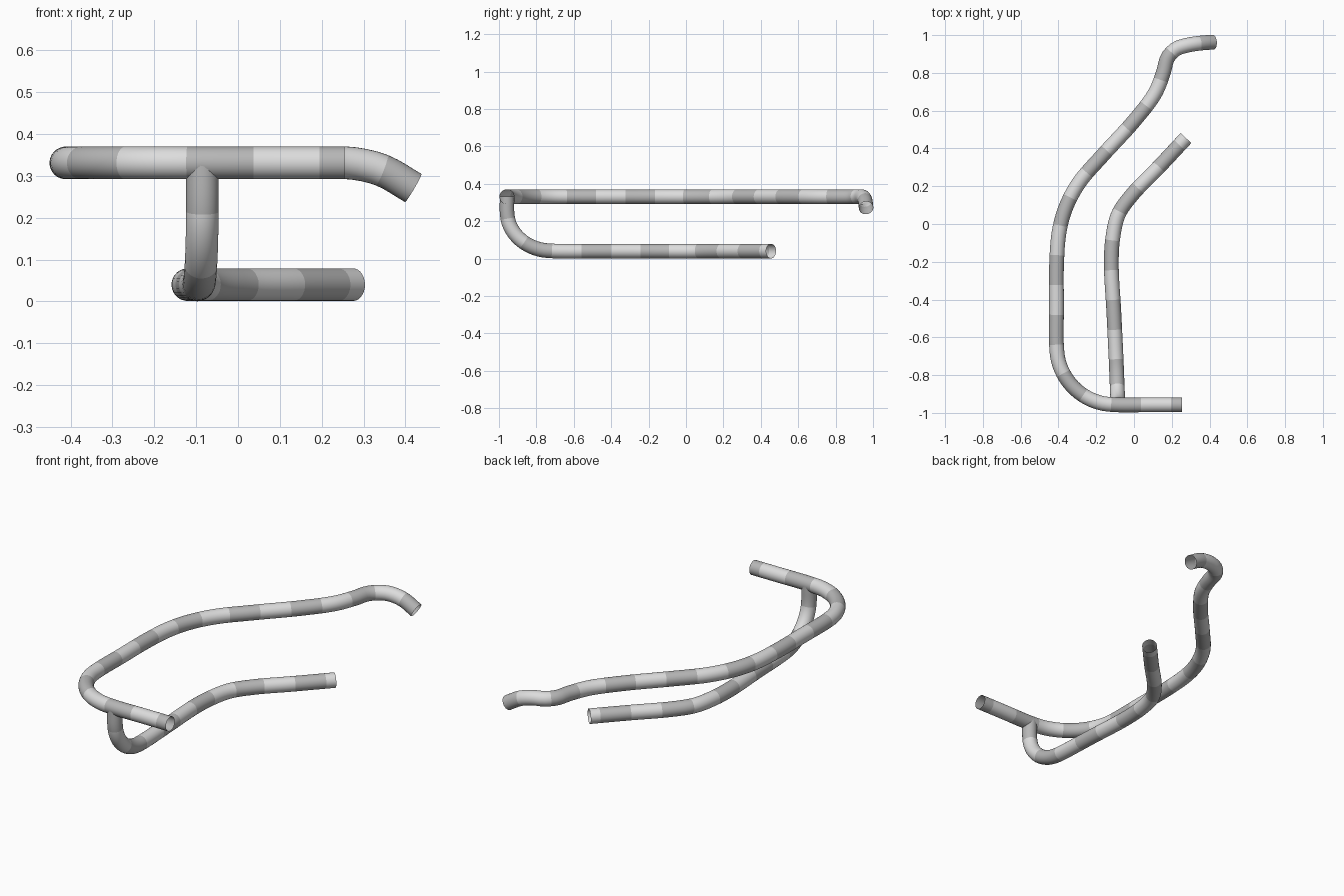
import bpy, bmesh, math
from mathutils import Vector

if "Cube" in bpy.data.objects:
    bpy.data.objects.remove(bpy.data.objects["Cube"])

R, SIDES, BAND, STEPS = 0.039, 28, 0.158, 7


def material(name, v):
    m = bpy.data.materials.new(name)
    m.diffuse_color = (v, v, v, 1)
    m.use_nodes = True
    m.node_tree.nodes["Principled BSDF"].inputs["Base Color"].default_value = m.diffuse_color
    return m


MATS = [material("light grey", 0.72), material("mid grey", 0.47)]


def smooth_path(pts, n=24):
    # centripetal spline through the points
    p = [Vector(q) for q in pts]
    p = [2 * p[0] - p[1]] + p + [2 * p[-1] - p[-2]]
    out = []
    for a, b, c, d in zip(p, p[1:], p[2:], p[3:]):
        t0 = 0
        t1 = t0 + (b - a).length ** 0.5
        t2 = t1 + (c - b).length ** 0.5
        t3 = t2 + (d - c).length ** 0.5
        for i in range(n):
            t = t1 + (t2 - t1) * i / n
            a1 = a.lerp(b, (t - t0) / (t1 - t0))
            a2 = b.lerp(c, (t - t1) / (t2 - t1))
            a3 = c.lerp(d, (t - t2) / (t3 - t2))
            b1 = a1.lerp(a2, (t - t0) / (t2 - t0))
            b2 = a2.lerp(a3, (t - t1) / (t3 - t1))
            out.append(b1.lerp(b2, (t - t1) / (t2 - t1)))
    return out + [p[-2]]


def tube(name, pts, first, dark_first):
    path = smooth_path(pts)
    cum = [0.0]
    for a, b in zip(path, path[1:]):
        cum.append(cum[-1] + (b - a).length)
    total = cum[-1]

    def at(s):
        i = 0
        while i < len(cum) - 2 and cum[i + 1] < s:
            i += 1
        return path[i].lerp(path[i + 1], (s - cum[i]) / (cum[i + 1] - cum[i]))

    # ring stations line up with the colour bands
    h = BAND / STEPS
    k0 = -int(first / h)
    stations = [0.0]
    k = k0
    while first + k * h < total - 0.004:
        if first + k * h > 0.004:
            stations.append(first + k * h)
        k += 1
    stations.append(total)
    bm = bmesh.new()
    rings, side = [], None
    for s in stations:
        t = (at(min(s + 0.008, total)) - at(max(s - 0.008, 0))).normalized()
        if side is None:
            side = t.orthogonal()
        side = (side - t * side.dot(t)).normalized()
        up = t.cross(side)
        c = at(s)
        rings.append([bm.verts.new(c + R * (math.cos(w) * side + math.sin(w) * up))
                      for w in (2 * math.pi * j / SIDES for j in range(SIDES))])
    for i, (a, b) in enumerate(zip(rings, rings[1:])):
        mid = (stations[i] + stations[i + 1]) / 2
        band = math.floor((mid - first) / BAND) + 1
        for j in range(SIDES):
            n = (j + 1) % SIDES
            f = bm.faces.new((a[j], a[n], b[n], b[j]))
            f.smooth = True
            f.material_index = (band + dark_first) % 2
    me = bpy.data.meshes.new(name)
    bm.to_mesh(me)
    bm.free()
    for m in MATS:
        me.materials.append(m)
    bpy.context.collection.objects.link(bpy.data.objects.new(name, me))


def arc(cu, cv, ru, rv, a0, a1, n):
    return [(cu + ru * math.cos(math.radians(a0 + (a1 - a0) * i / n)),
             cv + rv * math.sin(math.radians(a0 + (a1 - a0) * i / n))) for i in range(n + 1)]


# upper rail: straight front, round corner, long wavy side, drooping tip
Z = 0.331
upper = [(0.255, -0.957, Z), (0.1, -0.957, Z)]
upper += [(x, y, Z) for x, y in arc(-0.1, -0.647, 0.31, 0.31, 270, 180, 6)]
upper += [(x, y, Z) for x, y in [(-0.41, -0.43), (-0.41, -0.22), (-0.396, -0.04),
                                 (-0.36, 0.09), (-0.29, 0.22), (-0.16, 0.37), (0.0, 0.545),
                                 (0.11, 0.69), (0.155, 0.80), (0.178, 0.88)]]
upper += [(0.22, 0.925, Z), (0.275, 0.945, 0.33), (0.345, 0.957, 0.313), (0.419, 0.963, 0.271)]
tube("upper_rail", upper, 0.06, 1)

# lower rail: drops from the upper rail, bends back and runs along the base
lower = [(-0.085, -0.957, 0.331), (-0.085, -0.957, 0.29)]
lower += [(-0.085 - 0.04 * (y + 0.957), y, z) for y, z in arc(-0.717, 0.251, 0.24, 0.21, 180, 270, 6)]
lower += [(x, y, 0.04) for x, y in [(-0.107, -0.46), (-0.12, -0.22), (-0.113, -0.08),
                                    (-0.083, 0.05), (-0.01, 0.155), (0.13, 0.3), (0.275, 0.455)]]
tube("lower_rail", lower, 0.117, 1)
